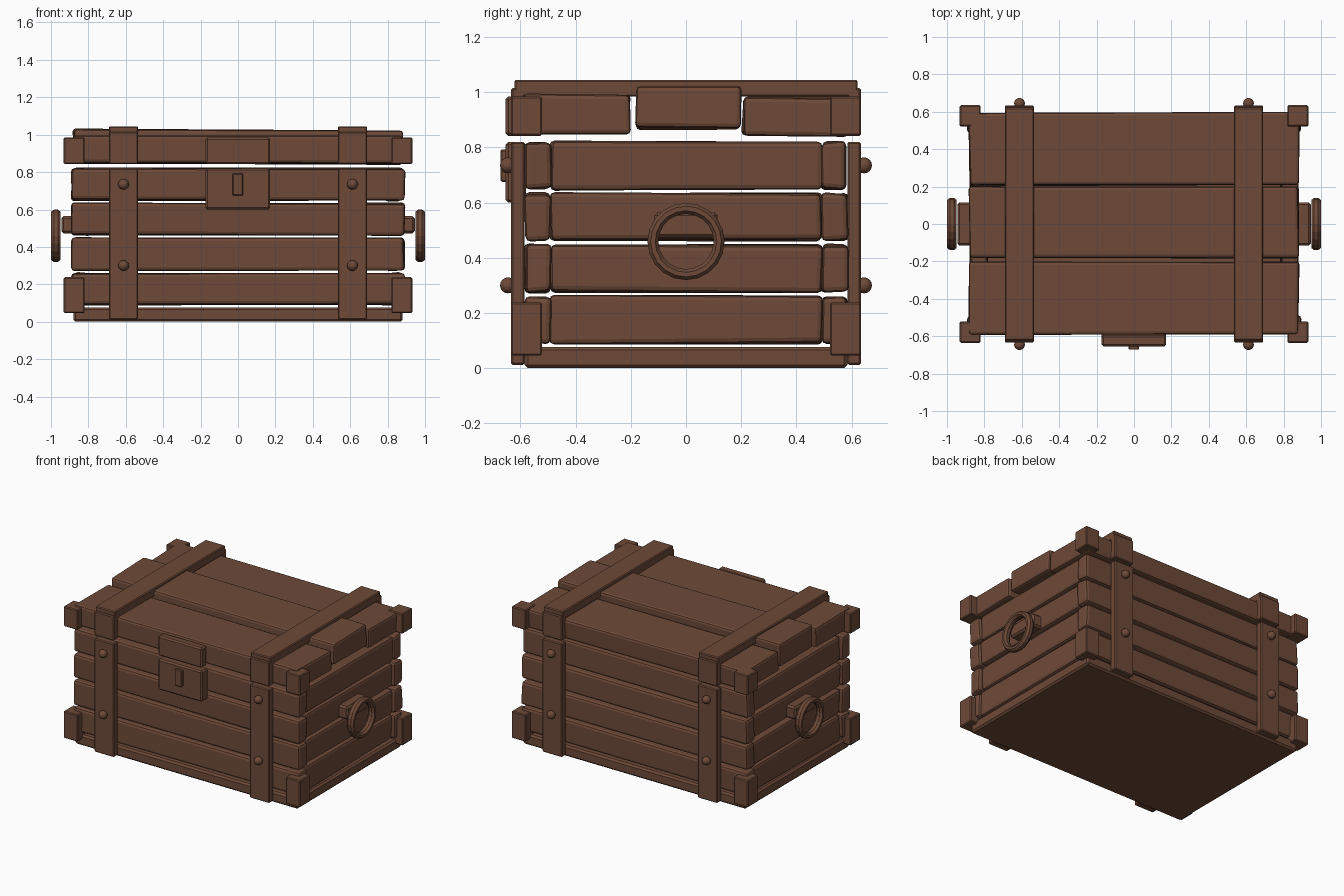
import bpy
import bmesh
import math
import random
from mathutils import Matrix, Vector

random.seed(4)
if "Cube" in bpy.data.objects:
    bpy.data.objects.remove(bpy.data.objects["Cube"], do_unlink=True)

# Single brown colour for the whole chest
brown = bpy.data.materials.new("warm_brown")
brown.use_nodes = True
colour = (0.155, 0.068, 0.040, 1)
brown.diffuse_color = colour
brown.node_tree.nodes["Principled BSDF"].inputs["Base Color"].default_value = colour


def finish(name, bm):
    mesh = bpy.data.meshes.new(name)
    bm.to_mesh(mesh)
    bm.free()
    mesh.materials.append(brown)
    obj = bpy.data.objects.new(name, mesh)
    bpy.context.collection.objects.link(obj)
    return obj


def box(name, x, y, z, bevel=0.006, wobble=0.0, segments=1):
    """Bevelled box from (low, high) ranges; wobble makes it hand-cut."""
    bm = bmesh.new()
    bmesh.ops.create_cube(bm, size=1)
    for v in bm.verts:
        v.co = Vector([(a + b) / 2 + c * (b - a) for (a, b), c in zip((x, y, z), v.co)])
        v.co += Vector([random.uniform(-wobble, wobble) for _ in range(3)])
    bmesh.ops.bevel(bm, geom=bm.edges[:], offset=bevel, segments=segments,
                    profile=0.5, affect='EDGES')
    return finish(name, bm)


def span(sign, a, b):
    """Range from a to b, mirrored when sign is negative."""
    return (a, b) if sign > 0 else (-b, -a)


sides = ((-1, "right"), (1, "left"))
ends = ((-1, "front"), (1, "back"))

# Floor slab
box("floor", (-0.88, 0.88), (-0.585, 0.585), (0, 0.077), 0.012)

# Walls: four rows of rough planks on each side
for row in range(4):
    z = (0.09 + row * 0.186, 0.262 + row * 0.186)
    for s, label in ends:
        box(f"{label}_plank_{row}", (-0.89, 0.89), span(s, 0.49, 0.585), z, 0.018, 0.006, 2)
    for s, label in sides:
        box(f"{label}_plank_{row}", span(s, 0.785, 0.875), (-0.492, 0.492), z, 0.018, 0.006, 2)

# Lid planks, the middle one raised
box("lid_plank_front", (-0.88, 0.88), (-0.595, -0.205), (0.845, 0.99), 0.016, 0.007, 2)
box("lid_plank_middle", (-0.88, 0.88), (-0.18, 0.198), (0.868, 1.028), 0.016, 0.006, 2)
box("lid_plank_back", (-0.88, 0.88), (0.205, 0.595), (0.845, 0.98), 0.016, 0.007, 2)

# Straps over lid and walls, with studs
for sx, side in sides:
    x = span(sx, 0.535, 0.69)
    box(f"{side}_lid_strap_top", x, (-0.622, 0.622), (0.985, 1.045))
    for sy, end in ends:
        y = span(sy, 0.585, 0.634)
        box(f"{side}_{end}_lid_strap", x, y, (0.842, 1.015))
        box(f"{side}_{end}_wall_strap", x, y, (0.012, 0.82))
        for level, z in (("lower", 0.30), ("upper", 0.735)):
            bm = bmesh.new()
            bmesh.ops.create_uvsphere(bm, u_segments=12, v_segments=8, radius=0.029,
                                      matrix=Matrix.Translation((sx * 0.612, sy * 0.645, z))
                                      @ Matrix.Rotation(math.pi / 2, 4, 'X'))
            stud = finish(f"{side}_{end}_{level}_stud", bm)
            for face in stud.data.polygons:
                face.use_smooth = True

        # Corner blocks on lid and base
        cx, cy = span(sx, 0.82, 0.932), span(sy, 0.522, 0.635)
        box(f"{side}_{end}_base_corner", cx, cy, (0.046, 0.238))
        box(f"{side}_{end}_lid_corner", cx, cy, (0.842, 0.985))

# Latch: plate on lid, plate on wall, raised keyhole
box("latch_upper", (-0.174, 0.172), (-0.654, -0.595), (0.842, 0.985), 0.01)
box("latch_lower", (-0.174, 0.172), (-0.654, -0.58), (0.6, 0.82), 0.01)
box("keyhole_plate", (-0.03, 0.027), (-0.672, -0.64), (0.675, 0.793), 0.005)


def ring(name, x, z, radius, width, depth, count=20):
    """Ring with a faceted oval section, standing in the yz plane."""
    bm = bmesh.new()
    loops = []
    for i in range(count):
        a = math.tau * i / count
        loop = []
        for j in range(8):
            b = math.tau * (j + 0.5) / 8
            r = radius + width * math.cos(b)
            loop.append(bm.verts.new((x + depth * math.sin(b), r * math.cos(a), z + r * math.sin(a))))
        loops.append(loop)
    for i in range(count):
        p, q = loops[i], loops[(i + 1) % count]
        for j in range(8):
            k = (j + 1) % 8
            bm.faces.new((p[j], q[j], q[k], p[k]))
    bmesh.ops.recalc_face_normals(bm, faces=bm.faces[:])
    return finish(name, bm)


# Ring handles on mounting blocks
for s, label in sides:
    box(f"{label}_handle_mount", span(s, 0.86, 0.945), (-0.115, 0.115), (0.472, 0.565), 0.012)
    ring(f"{label}_handle_ring", s * 0.974, 0.459, 0.12, 0.0215, 0.028)
